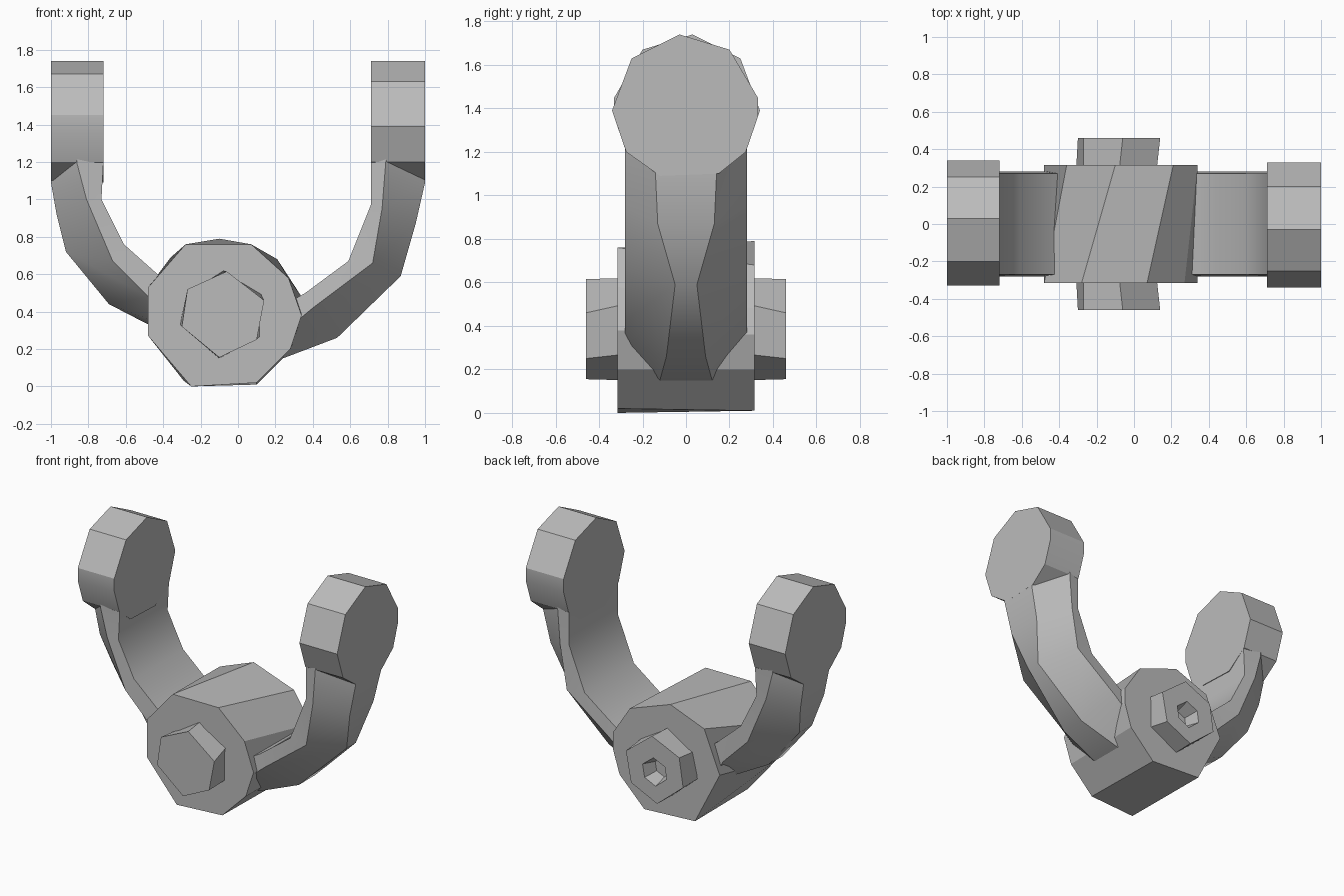
import bpy, bmesh
from math import radians

cube = bpy.data.objects.get("Cube")
if cube:
    bpy.data.objects.remove(cube, do_unlink=True)

GREY = (0.5, 0.5, 0.5, 1)
mat = bpy.data.materials.new("plain grey")
mat.use_nodes = True
mat.diffuse_color = GREY
mat.node_tree.nodes["Principled BSDF"].inputs["Base Color"].default_value = GREY


def loft(name, rings, angle=30):
    """Join equal-length rings of points with side faces and cap both ends."""
    bm = bmesh.new()
    loops = [[bm.verts.new(p) for p in ring] for ring in rings]
    n = len(loops[0])
    for a, b in zip(loops, loops[1:]):
        for i in range(n):
            j = (i + 1) % n
            bm.faces.new((a[i], a[j], b[j], b[i]))
    bm.faces.new(loops[0])
    bm.faces.new(loops[-1])
    bmesh.ops.recalc_face_normals(bm, faces=bm.faces)
    mesh = bpy.data.meshes.new(name)
    bm.to_mesh(mesh)
    bm.free()
    mesh.materials.append(mat)
    ob = bpy.data.objects.new(name, mesh)
    bpy.context.collection.objects.link(ob)
    bpy.ops.object.select_all(action='DESELECT')
    ob.select_set(True)
    bpy.context.view_layer.objects.active = ob
    bpy.ops.object.shade_smooth_by_angle(angle=radians(angle))
    return ob


def at_y(points, y):
    return [(x, y, z) for x, z in points]


def about(points, cx, cz, s):
    return [(cx + (x - cx) * s, cz + (z - cz) * s) for x, z in points]


# Hub: slightly twisted faceted barrel
hub_front = [(-.25, 0), (.1, .02), (.28, .2), (.34, .38), (.27, .58),
             (.07, .76), (-.28, .76), (-.48, .53), (-.48, .27)]
hub_back = [(-.29, .03), (.1, .01), (.29, .2), (.34, .36), (.34, .48),
            (.21, .68), (-.1, .79), (-.36, .69), (-.48, .4)]
loft("hub", [at_y(hub_front, -.315), at_y(hub_back, .315)], 20)

# Front boss: solid stub
boss_base = [(-.31, .33), (-.27, .5), (-.08, .62), (.12, .5), (.12, .27), (-.1, .15)]
boss_face = [(-.3, .32), (-.27, .52), (-.06, .615), (.14, .46), (.1, .25), (-.1, .155)]
loft("front_boss", [at_y(boss_base, -.28), at_y(boss_face, -.46)], 20)

# Back boss: stub with a socket
socket = about(boss_face, -.08, .36, .42)
loft("back_boss", [at_y(boss_base, .28), at_y(boss_face, .46),
                   at_y(socket, .46), at_y(about(socket, -.08, .36, .7), .36)], 20)

# Arms: each section is inner edge, side ridge, outer edge (x, z) and outer half width
left_arm = [
    ((.72, 1.3), (.86, 1.3), (.99, 1.3), .14),
    ((.72, 1.19), (.86, 1.19), (1.0, 1.09), .14),
    ((.73, 1.0), (.81, 1.0), (.97, .92), .13),
    ((.61, .76), (.67, .67), (.92, .72), .07),
    ((.43, .6), (.48, .48), (.69, .44), .08),
    ((.3, .5), (.4, .33), (.4, .29), .12)]
right_arm = [
    ((.71, 1.3), (.79, 1.3), (.99, 1.3), .14),
    ((.71, 1.2), (.79, 1.2), (1.0, 1.09), .14),
    ((.71, .97), (.77, .95), (.95, .87), .13),
    ((.59, .67), (.72, .66), (.87, .59), .05),
    ((.36, .5), (.4, .42), (.53, .26), .09),
    ((.22, .42), (.28, .32), (.24, .15), .12)]
# Ends: faceted discs
disc = [(-.03, 1.74), (.2, 1.67), (.33, 1.45), (.33, 1.36), (.275, 1.2), (.15, 1.1),
        (-.12, 1.09), (-.275, 1.2), (-.34, 1.39), (-.25, 1.63)]

for name, side, sections, inner in (("left", -1, left_arm, .72),
                                    ("right", 1, right_arm, .71)):
    rings = []
    for (ix, iz), (mx, mz), (ox, oz), w in sections:
        half = [(ix, .27, iz), (mx, .28, mz), (ox, w, oz)]
        ring = half + [(x, -y, z) for x, y, z in reversed(half)]
        rings.append([(side * x, y, z) for x, y, z in ring])
    # the hub side at -x is the model's right
    label = "left" if side > 0 else "right"
    loft(label + "_arm", rings, 35)
    loft(label + "_end_disc", [[(side * x, side * y, z) for y, z in disc]
                               for x in (inner, 1.0)], 20)
